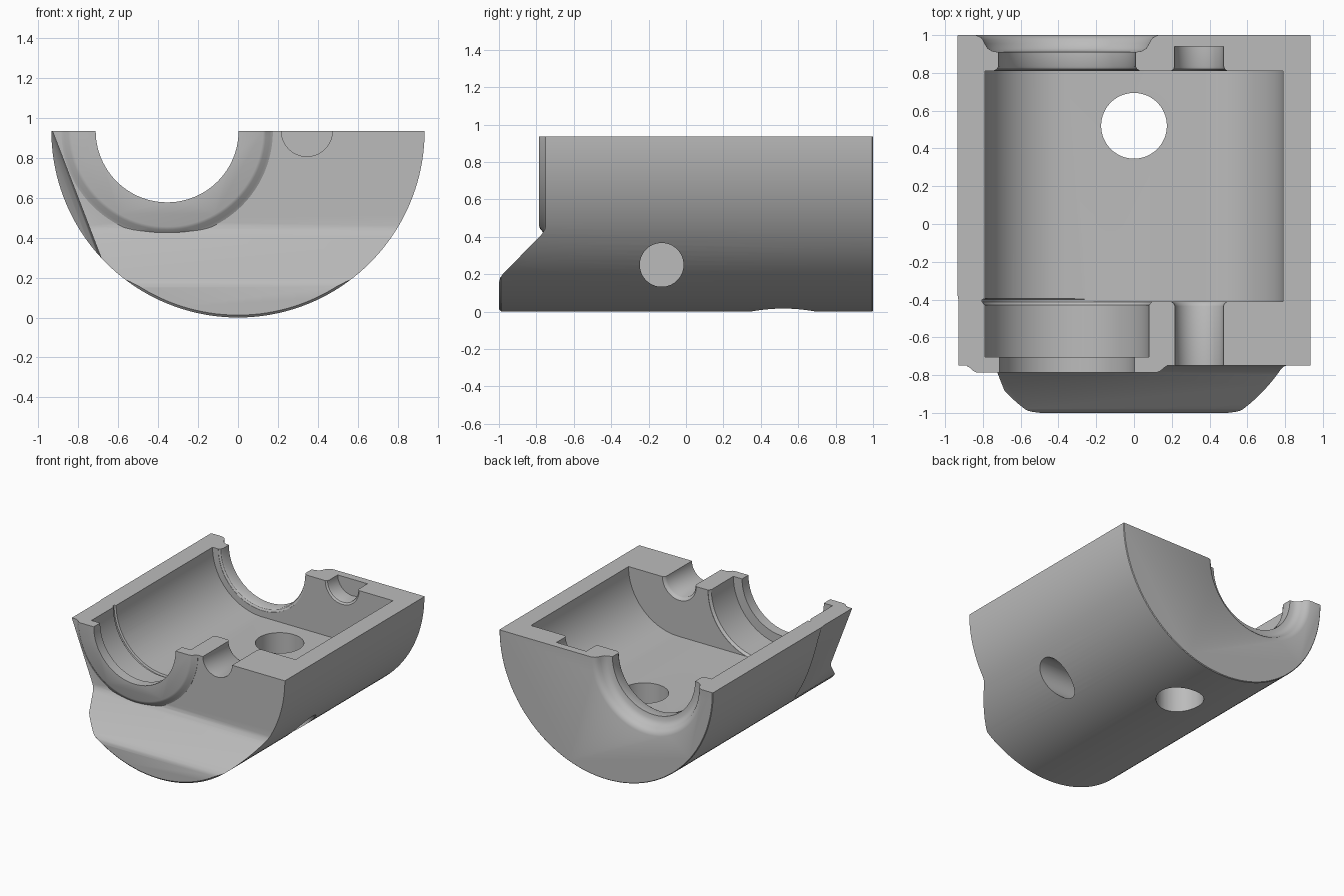
import bpy, bmesh
from math import sin, cos, pi, radians
from mathutils import Matrix, Vector

cube = bpy.data.objects.get("Cube")
if cube:
    bpy.data.objects.remove(cube, do_unlink=True)

R = 0.935      # outer radius, also the height of the parting plane
BX = 0.355     # sideways offset of the bores

grey = bpy.data.materials.new("cast_grey")
grey.use_nodes = True
colour = (0.5, 0.5, 0.5, 1)
grey.diffuse_color = colour
grey.node_tree.nodes["Principled BSDF"].inputs["Base Color"].default_value = colour


def finish(name, bm):
    bmesh.ops.recalc_face_normals(bm, faces=bm.faces[:])
    mesh = bpy.data.meshes.new(name)
    bm.to_mesh(mesh)
    bm.free()
    mesh.materials.append(grey)
    ob = bpy.data.objects.new(name, mesh)
    bpy.context.collection.objects.link(ob)
    return ob


def loft(name, rings):
    """Skin a list of equal point rings and cap both ends."""
    bm = bmesh.new()
    loops = [[bm.verts.new(p) for p in ring] for ring in rings]
    n = len(loops[0])
    for a, b in zip(loops, loops[1:]):
        for i in range(n):
            j = (i + 1) % n
            bm.faces.new((a[i], a[j], b[j], b[i]))
    bm.faces.new(loops[0])
    bm.faces.new(loops[-1])
    return finish(name, bm)


def lathe(name, profile, origin, axis="Y", n=96):
    """Turn (radius, position) pairs about an axis through origin."""
    way = Vector([float(axis == k) for k in "XYZ"])
    rot = way.to_track_quat("Z", "Y").to_matrix()
    o = Vector(origin)
    return loft(name, [[o + rot @ Vector((r * cos(2 * pi * i / n), r * sin(2 * pi * i / n), t))
                        for i in range(n)] for r, t in profile])


def prism(name, points, start, end, axis="Y"):
    """Extrude an outline along X (points are y, z) or Y (points are x, z)."""
    def put(p, t):
        return (t, p[0], p[1]) if axis == "X" else (p[0], t, p[1])
    return loft(name, [[put(p, t) for p in points] for t in (start, end)])


def combine(target, tool, how="DIFFERENCE"):
    mod = target.modifiers.new(tool.name, "BOOLEAN")
    mod.operation = how
    mod.solver = "EXACT"
    mod.object = tool
    bpy.context.view_layer.objects.active = target
    bpy.ops.object.modifier_apply(modifier=mod.name)
    bpy.data.objects.remove(tool, do_unlink=True)


# Round outer shell with softened ends
body = lathe("half_housing", [(R - 0.012, -1), (R, -0.988), (R, 0.995), (R - 0.005, 1)],
             (0, 0, R), n=160)

# Side outline: upright face, sloped step and chin
side = [(1.1, -0.1), (1.1, R + 0.2), (-0.75, R + 0.2), (-0.75, 0.46), (-0.755, 0.44),
        (-0.77, 0.415), (-0.98, 0.2), (-0.994, 0.18), (-1, 0.155), (-1, -0.1)]
combine(body, prism("side_outline", side, -1.2, 1.2, "X"), "INTERSECT")

# Raised ring round the front bore
boss = lathe("front_boss", [(0.53, -0.6), (0.53, -0.752), (0.515, -0.76), (0.495, -0.778),
                            (0.48, -0.785)], (-BX, 0, R))
combine(body, boss, "UNION")

# Parting plane
combine(body, prism("parting_cut", [(-2, R), (2, R), (2, 3), (-2, 3)], -2, 2))

# Wide central cavity with round sides and a flat floor
CR = 0.435
arc = [radians(a) for a in range(0, 91, 3)]
right = [(BX + CR * cos(a), R - CR * sin(a)) for a in arc]
outline = [(BX + CR, R + 0.3)] + right + [(-x, z) for x, z in reversed(right)] + [(-BX - CR, R + 0.3)]
combine(body, prism("cavity", outline, -0.41, 0.81))

# Turned cuts: front seat, front bore, flared rear bore, two small grooves
GX = 0.345
cuts = [
    ("front_seat", -BX, [(0.434, -0.705), (0.434, -0.43), (0.45, -0.412), (0.45, -0.4), (0.42, -0.39)]),
    ("front_bore", -BX, [(0.358, -0.9), (0.358, -0.65)]),
    ("rear_bore", -BX, [(0.39, 0.79), (0.385, 0.812), (0.37, 0.82), (0.362, 0.835), (0.362, 0.91),
                        (0.395, 0.915), (0.42, 0.93), (0.435, 0.955), (0.445, 0.975),
                        (0.46, 0.99), (0.485, 1.001), (0.485, 1.05)]),
    ("front_groove", GX, [(0.128, -0.9), (0.128, -0.435), (0.135, -0.42), (0.15, -0.409), (0.15, -0.38)]),
    ("rear_groove", GX, [(0.15, 0.78), (0.15, 0.809), (0.135, 0.82), (0.13, 0.835), (0.13, 0.94)]),
]
for name, x, profile in cuts:
    combine(body, lathe(name, profile, (x, 0, R)))

# Drain hole through the floor and blind hole in the side
combine(body, lathe("floor_hole", [(0.174, -0.2), (0.174, 0.7)], (0, 0.52, 0), "Z", 64))
combine(body, lathe("side_hole", [(0.117, 0.35), (0.117, 1.2)], (0, -0.13, 0.25), "X", 64))

# Shallow flat relief on the other side, ramping out towards the middle
tilt = radians(21)
normal = Vector((-cos(tilt), 0, -sin(tilt)))
along = Vector((sin(tilt), 0, -cos(tilt)))
centre = Vector((0, 0, R))
relief = [(0.868, -1.2), (0.868, -0.4), (0.875, -0.36), (0.9, -0.32), (0.95, -0.27),
          (1.2, -0.27), (1.2, -1.2)]
combine(body, loft("side_relief", [[centre + normal * d + along * s + Vector((0, y, 0))
                                    for d, y in relief] for s in (-0.6, 0.6)]))

# Smooth curved faces, crisp edges
bpy.ops.object.select_all(action="DESELECT")
body.select_set(True)
bpy.context.view_layer.objects.active = body
bpy.ops.object.shade_smooth_by_angle(angle=radians(30))
